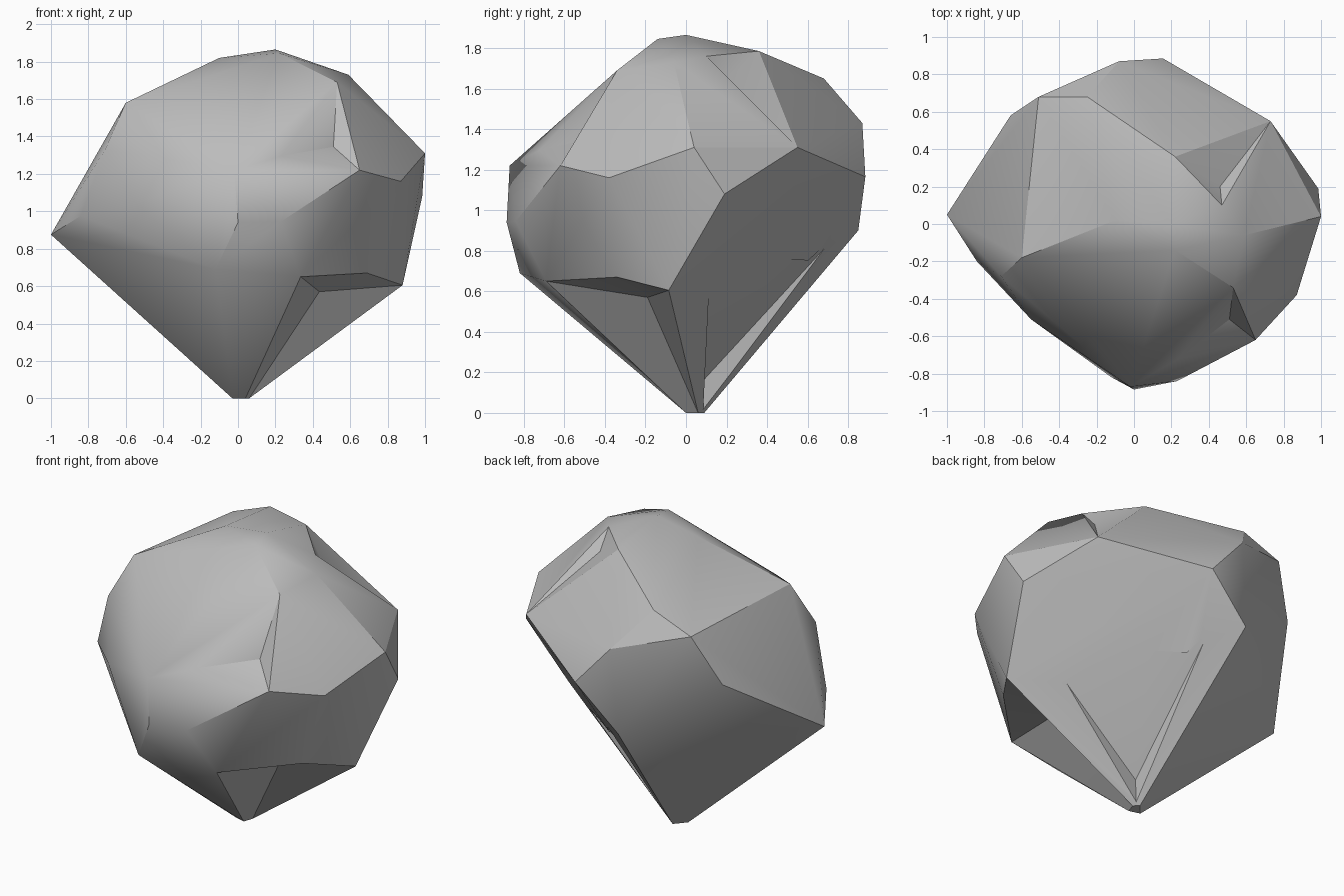
import bpy
import bmesh
from math import radians
from mathutils import Vector

default_cube = bpy.data.objects.get("Cube")
if default_cube:
    bpy.data.objects.remove(default_cube)

# Corners that border the chipped dents
chip_top, chip_left, chip_right = (.53, -.34, 1.69), (-.02, -.87, 1.22), (.65, -.62, 1.22)
chip_middle, chip_floor = (.23, -.725, 1.295), (.51, -.51, 1.345)
crack_start, crack_end, crack_side = (.47, .1, 1.76), (.73, .55, 1.31), (.22, .36, 1.785)
crack_floor = (.46, .2, 1.645)
ledge_front, ledge_mid, ledge_end = (.335, -.69, .65), (.69, -.34, .67), (.88, -.085, .605)
ledge_floor = (.435, -.19, .57)

# Remaining corner points of the boulder, grouped from the top down
crown = [(.2, 0, 1.865), (.22, -.14, 1.845), (-.1, .02, 1.82), crack_side, crack_start,
         (.59, -.06, 1.73), (-.6, -.18, 1.58), (-.51, .68, 1.55), (-.25, .68, 1.65)]
shoulder = [(-.71, -.28, 1.33), (-.235, -.62, 1.34), (.87, -.38, 1.16), (1, .04, 1.31),
            (.985, .19, 1.08), (-.66, .58, 1.25), (-.08, .87, 1.43), (.155, .885, 1.165),
            chip_top, chip_left, chip_right, crack_end]
belly = [(-1, .05, .875), (-.84, -.2, .976), (-.55, -.51, 1.04), (-.12, -.82, .69),
         (0, -.885, .94), (.23, -.84, .945), (-.12, .85, .9),
         ledge_front, ledge_mid, ledge_end]
tip = [(-.03, .02, 0), (.04, 0, 0), (.06, .06, 0), (.03, .09, 0)]

# Wedge taken out of the flat underside, deepest near the tip
notch = [(.06, .085, .16), (.665, .116, .64), (.05, .7, .83), (.05, .085, -.1)]


def build_hull(bm, points):
    """Wrap the points in a closed faceted shell."""
    for point in points:
        bm.verts.new(point)
    hull = bmesh.ops.convex_hull(bm, input=bm.verts[:])
    inside = {v for v in hull["geom_interior"] if isinstance(v, bmesh.types.BMVert)}
    inside.update(v for v in bm.verts if not v.link_faces)
    bmesh.ops.delete(bm, geom=list(inside), context="VERTS")


def dent(bm, rim, centre):
    """Replace the facets spanned by the rim with a fan around a sunken point."""
    def on_rim(vert):
        return any((vert.co - Vector(corner)).length < .001 for corner in rim)

    facets = [f for f in bm.faces if all(on_rim(v) for v in f.verts)]
    if not facets:
        return
    edges = {e for f in facets for e in f.edges}
    border = [e for e in edges if sum(f in facets for f in e.link_faces) == 1]
    pairs = [tuple(e.verts) for e in border]
    bmesh.ops.delete(bm, geom=facets, context="FACES")
    middle = bm.verts.new(centre)
    for start, end in pairs:
        bm.faces.new((start, end, middle))


def make_object(bm, name):
    """Turn the shell into a linked object in the stone material."""
    bmesh.ops.recalc_face_normals(bm, faces=bm.faces[:])
    mesh = bpy.data.meshes.new(name)
    bm.to_mesh(mesh)
    bm.free()
    mesh.materials.append(stone)
    obj = bpy.data.objects.new(name, mesh)
    bpy.context.collection.objects.link(obj)
    return obj


# Plain grey stone
stone = bpy.data.materials.new("grey stone")
stone.use_nodes = True
stone.diffuse_color = (.5, .5, .5, 1)
stone.node_tree.nodes["Principled BSDF"].inputs["Base Color"].default_value = (.5, .5, .5, 1)

# Two-step chip on the front, overhang under the belly, crack at the back
bm = bmesh.new()
build_hull(bm, crown + shoulder + belly + tip)
dent(bm, [chip_top, chip_left, chip_right], chip_middle)
dent(bm, [chip_top, chip_middle, chip_right], chip_floor)
dent(bm, [ledge_front, ledge_mid, ledge_end] + tip[1:3], ledge_floor)
dent(bm, [crack_start, crack_end, crack_side], crack_floor)
boulder = make_object(bm, "boulder")

# Shallow notch cut into the underside
bm = bmesh.new()
build_hull(bm, notch)
cutter = make_object(bm, "notch_cutter")
cutter.hide_render = True
cut = boulder.modifiers.new("notch", "BOOLEAN")
cut.operation = "DIFFERENCE"
cut.solver = "EXACT"
cut.object = cutter

# Soft facets with crisp breaks
bpy.ops.object.select_all(action="DESELECT")
boulder.select_set(True)
bpy.context.view_layer.objects.active = boulder
bpy.ops.object.modifier_apply(modifier=cut.name)
bpy.data.objects.remove(cutter)
bpy.ops.object.shade_smooth_by_angle(angle=radians(28))
